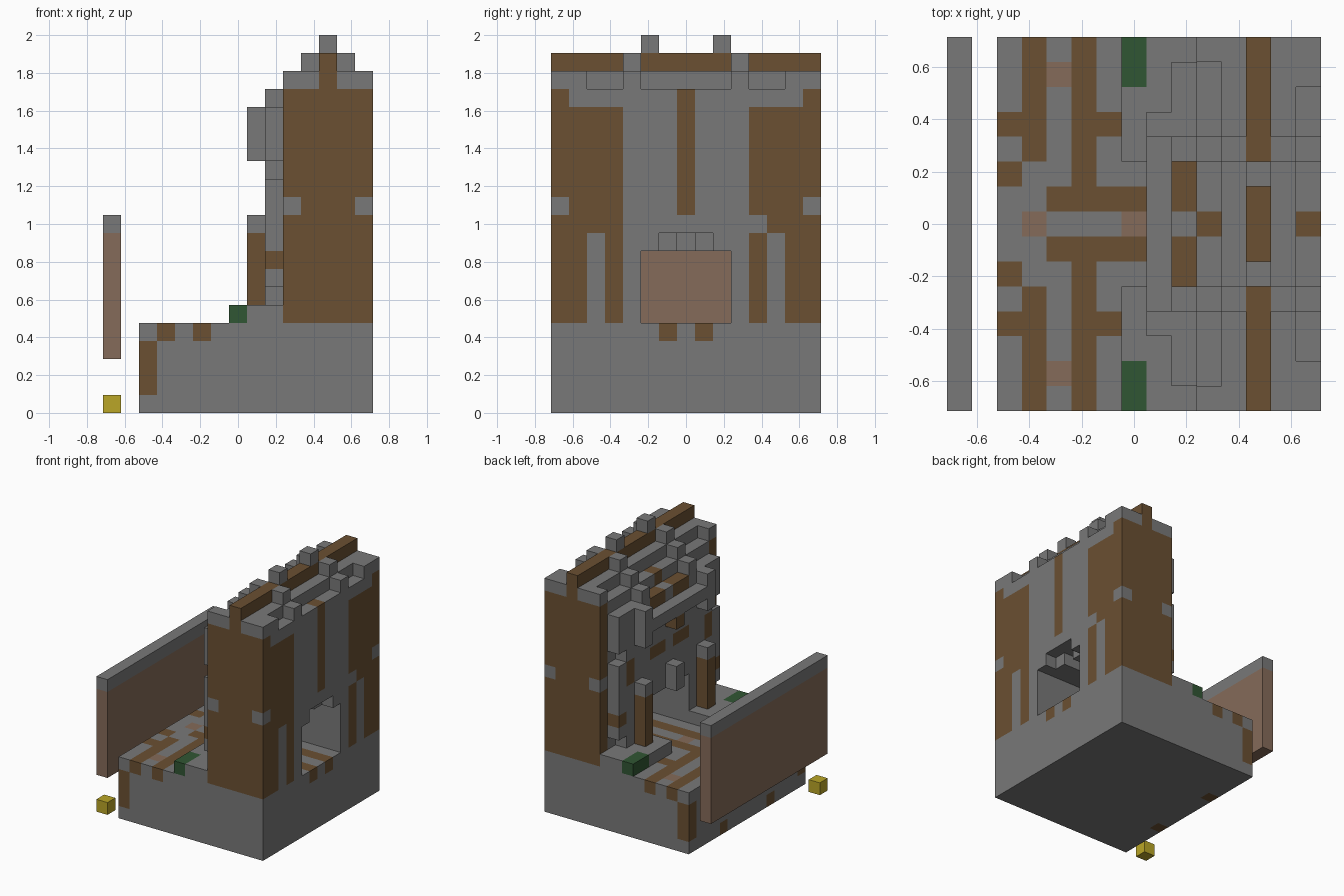
import bpy
import bmesh
from mathutils import Vector

cube = bpy.data.objects.get("Cube")
if cube:
    bpy.data.objects.remove(cube, do_unlink=True)

U = 2 / 21                      # edge of one block
COUNT = 15                      # blocks along x and y
COLOURS = {
    "stone_grey": (0.19, 0.19, 0.19),
    "timber_brown": (0.145, 0.08, 0.032),
    "clay_pink": (0.235, 0.147, 0.10),
    "leaf_green": (0.03, 0.092, 0.033),
    "lamp_yellow": (0.49, 0.38, 0.02),
}
GREY, BROWN, PINK, GREEN, YELLOW = range(len(COLOURS))
materials = []
for name, rgb in COLOURS.items():
    mat = bpy.data.materials.new(name)
    mat.use_nodes = True
    mat.diffuse_color = (*rgb, 1)
    shader = mat.node_tree.nodes["Principled BSDF"]
    shader.inputs["Base Color"].default_value = (*rgb, 1)
    shader.inputs["Roughness"].default_value = 0.9
    materials.append(mat)

cells = {}                      # block position -> [part, colour]


def span(r):
    return range(r, r + 1) if isinstance(r, int) else range(r[0], r[1] + 1)


def block_range(x, y, z):
    return [(i, j, k) for i in span(x) for j in span(y) for k in span(z)]


def mirrored(y):
    """The same y range on the other side of the centre line."""
    last = COUNT - 1
    return last - y if isinstance(y, int) else (last - y[1], last - y[0])


def fill(part, colour, x, y, z, both=False):
    for rng in ([y, mirrored(y)] if both else [y]):
        for c in block_range(x, rng, z):
            cells[c] = [part, colour]


def clear(x, y, z, both=False):
    for rng in ([y, mirrored(y)] if both else [y]):
        for c in block_range(x, rng, z):
            cells.pop(c, None)


def paint(colour, x, y, z, both=False):
    for rng in ([y, mirrored(y)] if both else [y]):
        for c in block_range(x, rng, z):
            if c in cells:
                cells[c][1] = colour


ALL = (0, 14)

# Base and raised ledges
fill("base", GREY, (2, 14), ALL, (0, 4))
fill("ledge", GREY, 7, (10, 12), 5, both=True)
fill("ledge", GREY, (8, 9), (10, 14), 5, both=True)
fill("hedge", GREEN, 7, (13, 14), 5, both=True)

# Timber pattern in the courtyard floor
paint(BROWN, 3, (10, 14), 4, both=True)
paint(BROWN, 5, (8, 14), 4, both=True)
paint(BROWN, (4, 14), 8, 4, both=True)
for x, y in ((6, 11), (2, 11), (2, 9)):
    paint(BROWN, x, y, 4, both=True)
paint(PINK, 4, 13, 4, both=True)
paint(PINK, 3, 7, 4)
paint(PINK, 7, 7, 4)
paint(BROWN, 2, 14, (1, 3), both=True)
paint(BROWN, 2, 10, 0, both=True)

# Main walls and the facade layer
fill("wall", GREY, (10, 14), ALL, (5, 17))
fill("facade", GREY, 9, (1, 13), (6, 16))
clear(9, 13, 6, both=True)
clear(9, 13, 13, both=True)

# Passage with a stepped arch
clear((9, 14), (5, 9), (5, 8))
clear(14, (6, 8), 9)
clear((9, 13), 7, 9)
fill("keystone", GREY, 8, 7, (9, 10))

# Timber on the end walls and the rear wall
paint(BROWN, (10, 14), 14, (5, 17), both=True)
paint(BROWN, 14, (11, 13), (5, 16), both=True)
paint(GREY, 14, 12, (5, 9), both=True)
paint(GREY, 14, 11, 10)
paint(GREY, 10, 14, 11, both=True)
paint(GREY, 14, 14, 11, both=True)
paint(BROWN, 14, 7, (11, 17))

# Timber on the facade
paint(BROWN, 9, 13, 8, both=True)
paint(BROWN, 9, 12, (11, 12), both=True)
paint(BROWN, 9, (8, 9), 12, both=True)
paint(BROWN, 9, (8, 9), 16, both=True)
paint(BROWN, 10, 7, 17)

# Stepped roof, ribs, raised corners and ridge
fill("roof", GREY, (11, 13), ALL, 18)
fill("roof", GREY, 10, 14, 18, both=True)
fill("roof", GREY, 14, (13, 14), 18, both=True)
for x, z in ((9, 17), (10, 18), (11, 19), (13, 19), (14, 18)):
    fill("roof_rib", GREY, x, 10, z, both=True)
fill("ridge", BROWN, 12, ALL, 19)
paint(BROWN, 12, 14, 18, both=True)
fill("ridge_cap", GREY, 12, 9, 20, both=True)

# Overhanging lintel with its end blocks and beam end
fill("lintel", GREY, 8, (4, 10), 15)
fill("lintel", GREY, 8, 11, (14, 16), both=True)
fill("beam_end", BROWN, 8, 7, 14)

# Pillars
fill("pillars", BROWN, 8, 11, (6, 9), both=True)
fill("pillars", GREY, 8, 11, 10, both=True)

# Floating screen wall and lamp block
fill("screen_wall", PINK, 0, ALL, (3, 9))
fill("screen_wall", GREY, 0, ALL, 10)
fill("lamp_block", YELLOW, 0, 0, 0)


def build(part):
    """Make one mesh from the outer faces of a part's blocks."""
    bm = bmesh.new()
    verts = {}

    def vert(p):
        key = tuple(round(v) for v in p)
        if key not in verts:
            half = COUNT / 2
            verts[key] = bm.verts.new(((key[0] - half) * U, (key[1] - half) * U, key[2] * U))
        return verts[key]

    for cell, (owner, colour) in cells.items():
        if owner != part:
            continue
        for axis in range(3):
            for side in (-1, 1):
                n = Vector((0, 0, 0))
                n[axis] = side
                if tuple(int(c + d) for c, d in zip(cell, n)) in cells:
                    continue
                a = Vector((0, 0, 0))
                a[(axis + 1) % 3] = 1
                b = n.cross(a)
                centre = Vector(cell) + Vector((0.5, 0.5, 0.5)) + n / 2
                corners = [(-a - b), (a - b), (a + b), (b - a)]
                face = bm.faces.new([vert(centre + c / 2) for c in corners])
                face.material_index = colour
    mesh = bpy.data.meshes.new(part)
    bm.to_mesh(mesh)
    bm.free()
    for mat in materials:
        mesh.materials.append(mat)
    bpy.context.collection.objects.link(bpy.data.objects.new(part, mesh))


for part in dict.fromkeys(owner for owner, _ in cells.values()):
    build(part)
